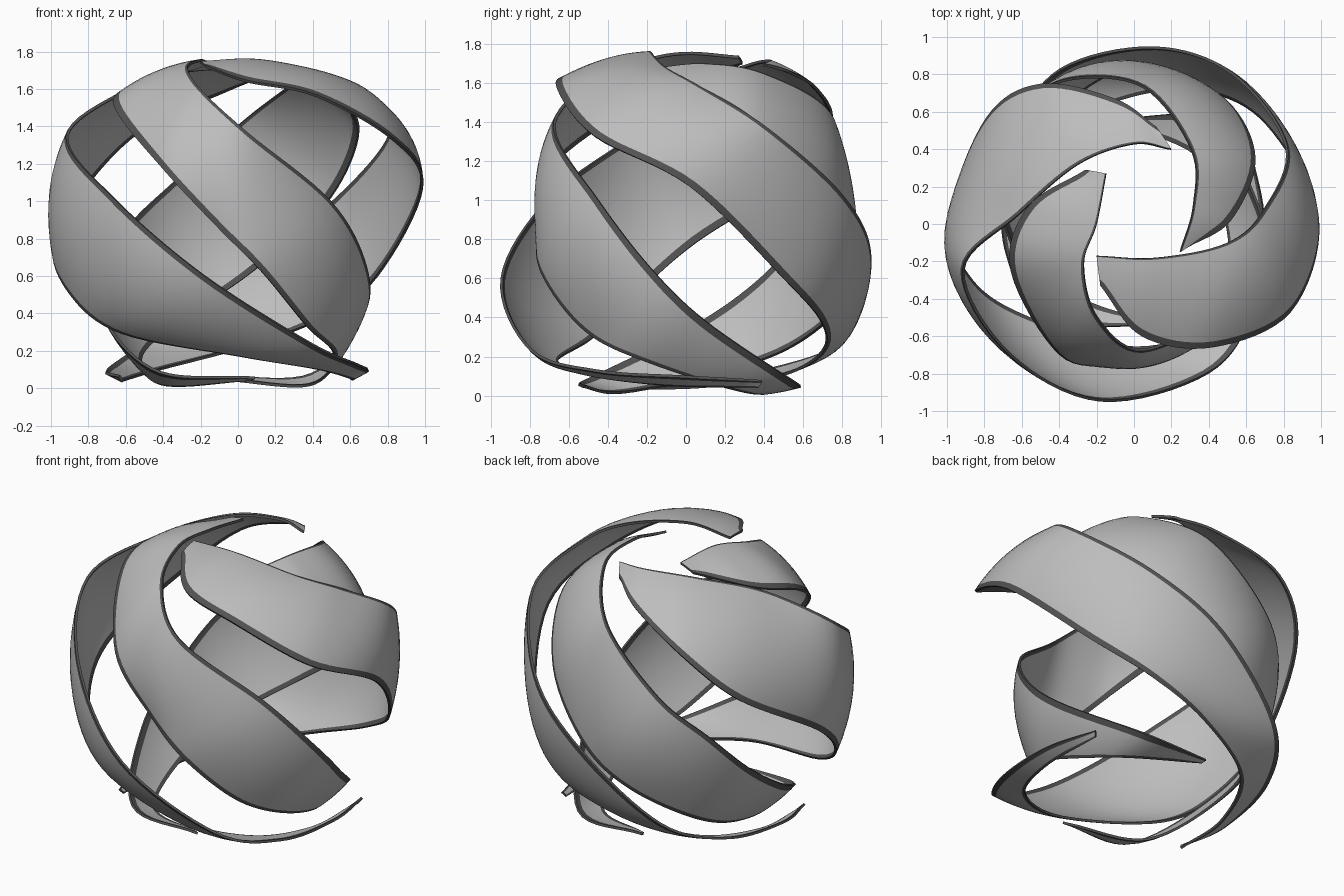
import bpy
import math
from mathutils import Vector

cube = bpy.data.objects.get("Cube")
if cube:
    bpy.data.objects.remove(cube, do_unlink=True)

CENTRE = Vector((0, 0, 0.9))
STEPS = 8          # rows between two guide points
COLUMNS = 10       # columns across the face of a ribbon
THICKNESS = 0.015


def make_material(name, value):
    material = bpy.data.materials.new(name)
    colour = (value, value, value, 1)
    material.use_nodes = True
    material.diffuse_color = colour
    shader = material.node_tree.nodes["Principled BSDF"]
    shader.inputs["Base Color"].default_value = colour
    shader.inputs["Roughness"].default_value = 0.6
    return material


face_grey = make_material("light grey face", 0.51)
rim_grey = make_material("dark grey rim", 0.085)


def smooth_path(points):
    """Pass a smooth curve through the guide points."""
    guides = [Vector(point) for point in points]
    guides.insert(0, guides[0] * 2 - guides[1])
    guides.append(guides[-1] * 2 - guides[-2])
    path = []
    for a, b, c, d in zip(guides, guides[1:], guides[2:], guides[3:]):
        for step in range(STEPS):
            t = step / STEPS
            path.append(b + (c - a) * (t / 2)
                        + (a * 2 - b * 5 + c * 4 - d) * (t * t / 2)
                        + (b * 3 - a - c * 3 + d) * (t ** 3 / 2))
    path.append(guides[-2])
    return path


def on_dome(upper, lower, t):
    """Blend across the ribbon so that its section bulges from the centre."""
    a, b = upper - CENTRE, lower - CENTRE
    radius = a.length + (b.length - a.length) * t
    return CENTRE + a.lerp(b, t).normalized() * radius


def ribbon(name, upper_points, lower_points):
    """Curved band between two edge paths, with a dark border along each."""
    verts, faces = [], []
    uppers, lowers = smooth_path(upper_points), smooth_path(lower_points)
    for row, (upper, lower) in enumerate(zip(uppers, lowers)):
        # The upper border widens on the way down, the lower one narrows
        descent = row / (len(uppers) - 1)
        width = max((upper - lower).length, 0.01)
        top_border = min((0.006 + 0.04 * descent) / width, 0.2)
        low_border = min((0.045 - 0.02 * descent) / width, 0.25)
        inner = [top_border + (1 - top_border - low_border) * i / COLUMNS
                 for i in range(COLUMNS + 1)]
        verts += [on_dome(upper, lower, t) for t in [0] + inner + [1]]

    across = COLUMNS + 3
    for row in range(len(verts) // across - 1):
        for column in range(across - 1):
            corner = row * across + column
            faces.append((corner, corner + 1, corner + across + 1, corner + across))

    mesh = bpy.data.meshes.new(name)
    mesh.from_pydata(verts, [], faces)
    mesh.materials.append(face_grey)
    mesh.materials.append(rim_grey)
    outward = sum(face.normal.dot(face.center - CENTRE) for face in mesh.polygons)
    if outward < 0:
        mesh.flip_normals()
    for face in mesh.polygons:
        column = face.index % (across - 1)
        face.material_index = int(column in (0, across - 2))

    band = bpy.data.objects.new(name, mesh)
    bpy.context.collection.objects.link(band)
    bpy.ops.object.select_all(action="DESELECT")
    band.select_set(True)
    bpy.context.view_layer.objects.active = band

    # Give the band its thickness and a dark rim
    solid = band.modifiers.new("thickness", "SOLIDIFY")
    solid.thickness = THICKNESS
    solid.offset = -1
    solid.material_offset_rim = 1
    bpy.ops.object.modifier_apply(modifier=solid.name)
    bpy.ops.object.shade_smooth_by_angle(angle=math.radians(35))


# Wide outer band: starts at the back of the top, sweeps over the right side
ribbon(
    "outer_ribbon_right",
    [(.2, .4, 1.7), (0, .43, 1.72), (-.3, .32, 1.7), (-.62, .05, 1.59),
     (-.92, -.25, 1.35), (-.67, -.7, 1.02), (-.18, -.95, .6), (.4, -.8, .23),
     (.64, -.46, .12), (.7, 0, .09), (.63, .39, .07)],
    [(.12, .52, 1.67), (-.1, .67, 1.58), (-.5, .75, 1.4), (-.79, .57, 1.12),
     (-.99, .05, .78), (-.9, -.27, .5), (-.62, -.48, .29), (0, -.66, .17),
     (.42, -.5, .1), (.6, -.1, .05), (.61, .37, .04)])

# Inner band crossing the front, curling under the back
ribbon(
    "inner_ribbon_front",
    [(-.15, .27, 1.74), (-.2, 0, 1.76), (-.27, -.22, 1.72), (-.2, -.5, 1.6),
     (.05, -.68, 1.37), (.5, -.45, 1), (.69, -.18, .65), (.67, .1, .38),
     (.4, .55, .07), (-.08, .57, .05)],
    [(-.26, .29, 1.71), (-.57, .09, 1.62), (-.66, -.25, 1.5), (-.4, -.7, 1.17),
     (-.1, -.76, .85), (.13, -.74, .62), (.37, -.52, .33), (.52, -.2, .17),
     (.38, .32, .01), (-.07, .54, .04)])

# Wide outer band: starts at the front of the top, sweeps over the left side
ribbon(
    "outer_ribbon_left",
    [(-.2, -.17, 1.75), (.12, -.18, 1.76), (.5, -.1, 1.68), (.7, .08, 1.58),
     (.82, .42, 1.37), (.53, .81, 1.02), (.1, .95, .7), (-.4, .83, .3),
     (-.64, .48, .14), (-.71, 0, .08), (-.64, -.32, .06)],
    [(-.18, -.33, 1.73), (.04, -.6, 1.65), (.42, -.66, 1.57), (.84, -.47, 1.33),
     (.99, .02, 1.07), (.75, .5, .6), (.45, .7, .37), (.05, .7, .22),
     (-.4, .5, .1), (-.6, .1, .04), (-.62, -.3, .03)])

# Inner band crossing the back, curling under the front
ribbon(
    "inner_ribbon_back",
    [(.25, -.15, 1.68), (.32, .1, 1.7), (.31, .4, 1.65), (.05, .74, 1.45),
     (-.35, .78, 1.1), (-.6, .62, .85), (-.71, .35, .57), (-.7, 0, .33),
     (-.42, -.5, .08), (.09, -.55, .05)],
    [(.28, -.13, 1.67), (.52, .02, 1.58), (.65, .35, 1.38), (.5, .66, 1.02),
     (.15, .84, .68), (-.15, .8, .46), (-.45, .55, .25), (-.52, .2, .12),
     (-.38, -.32, .01), (.07, -.53, .04)])
